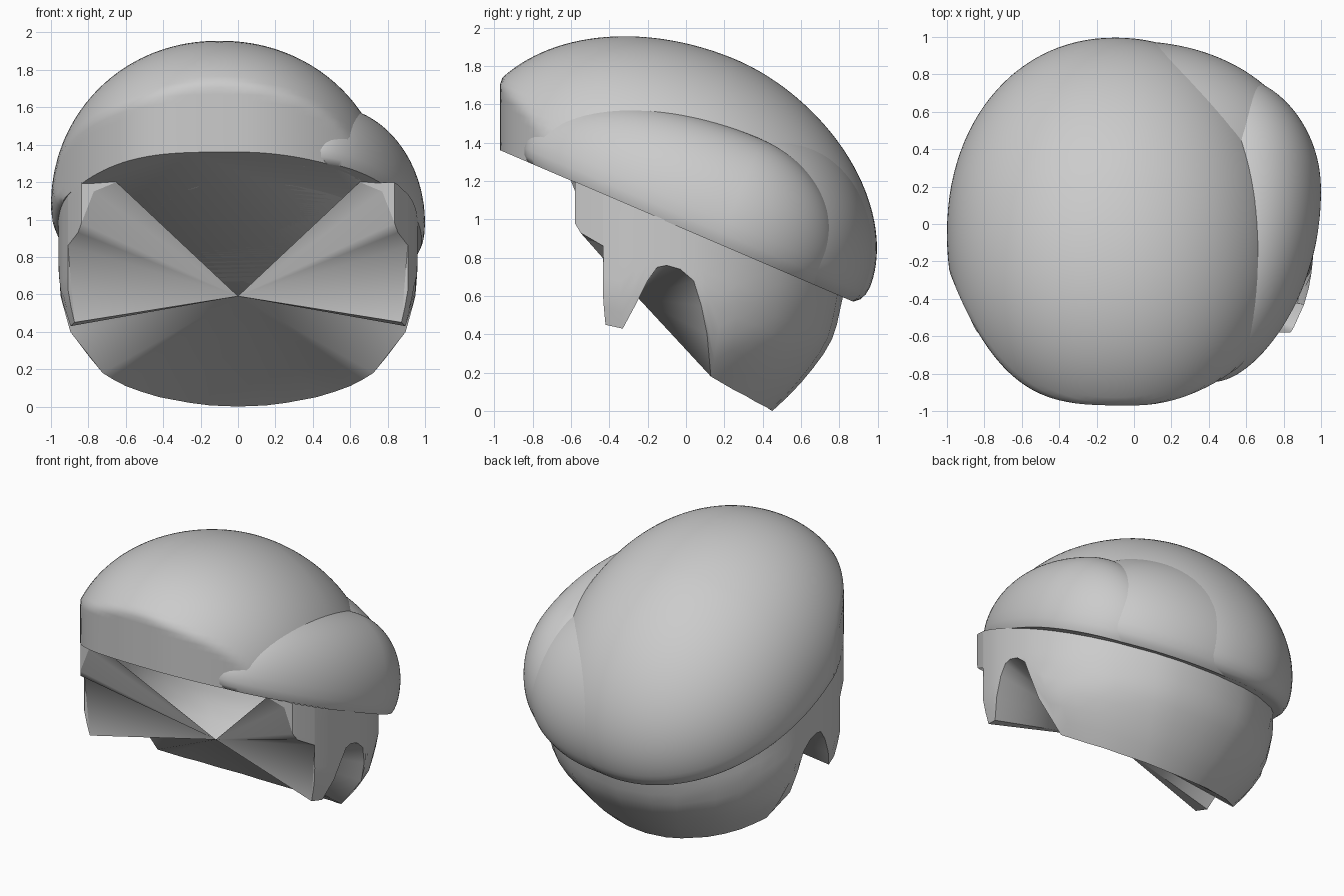
import bpy, math

if "Cube" in bpy.data.objects:
    bpy.data.objects.remove(bpy.data.objects["Cube"])

GREY = bpy.data.materials.new("hair_grey")
GREY.diffuse_color = (0.6, 0.6, 0.6, 1)
GREY.use_nodes = True
GREY.node_tree.nodes["Principled BSDF"].inputs["Base Color"].default_value = GREY.diffuse_color
S, C = 0.394, 0.919          # tilt of the rim plane
RIM_Z = 0.945


def make(name, verts, faces, angle=35):
    me = bpy.data.meshes.new(name)
    me.from_pydata(verts, [], faces)
    me.materials.append(GREY)
    ob = bpy.data.objects.new(name, me)
    bpy.context.collection.objects.link(ob)
    bpy.ops.object.select_all(action='DESELECT')
    bpy.context.view_layer.objects.active = ob
    ob.select_set(True)
    bpy.ops.object.mode_set(mode='EDIT')
    bpy.ops.mesh.select_all(action='SELECT')
    bpy.ops.mesh.remove_doubles(threshold=0.0005)
    bpy.ops.mesh.normals_make_consistent(inside=False)
    bpy.ops.object.mode_set(mode='OBJECT')
    bpy.ops.object.shade_smooth_by_angle(angle=math.radians(angle))
    return ob


def spow(v, p):
    return math.copysign(abs(v) ** p, v)


# Rounded lower lip of each mass: (height above rim plane, scale)
LIP = [(0, .955), (.025, .98), (.06, .995)]


def dome(name, cx, cu, left, right, front, back, height, plan, p_back,
         bend=0.0, front_clip=None, nt=112, nr=36, lip=0.1):
    """Half ellipsoid on the tilted rim plane, each direction with its own radius."""
    verts, faces = [], []
    rows = len(LIP) + nr
    for j in range(rows):
        phi = max(0, j - len(LIP)) / (nr - 1) * math.pi / 2
        for i in range(nt):
            t = 2 * math.pi * i / nt
            c, s = spow(math.cos(t), 2 / plan), spow(math.sin(t), 2 / plan)
            p = 2 + (p_back - 2) * max(0, math.sin(t))
            if j < len(LIP):
                n, k = LIP[j]
            else:
                k = max(0, math.cos(phi)) ** (2 / p)
                n = lip + (height - lip) * math.sin(phi) ** (2 / p)
            x = cx + c * k * (right if c > 0 else left)
            u = cu + s * k * (back if s > 0 else front)
            x -= bend * (u - 0.1) ** 2
            y = C * u + S * n
            if front_clip:                     # flattened, bowed front
                lim = front_clip(x)
                if y < lim:
                    u += (lim - y) / C
            verts.append((x, C * u + S * n, RIM_Z - S * u + C * n))
    for j in range(rows - 1):
        for i in range(nt):
            a, b = j * nt + i, j * nt + (i + 1) % nt
            faces.append((a, b, b + nt, a + nt))
    faces.append(tuple(range(nt)))             # underside
    return make(name, verts, faces, 50)


def bow(x):
    return -0.97 + (0.75 * abs(x) ** 3.6 if x < 0 else 0.65 * x * x)


# Large swept top mass, the smaller mass beyond the parting, and the back that joins them
dome("top_hair", -0.1, -0.1, 0.9, 0.91, 1.15, 1.1, 0.92, 2.1, 1.85, front_clip=bow)
dome("side_hair", 0.6, 0.18, 0.4, 0.4, 1.13, 0.6, 0.59, 2.0, 1.95, bend=0.16)
dome("back_hair", 0.0, 0.3, 0.6, 0.91, 1.0, 0.68, 0.73, 2.0, 1.85)

# Lower band: outline radius shrinks towards the nape
CY, A, B = -0.05, 0.96, 0.87
TAPER = [(0, .575), (.1, .70), (.2, .80), (.3, .885), (.4, .95), (.6, 1), (3, 1)]


def taper(z):
    for (z0, f0), (z1, f1) in zip(TAPER, TAPER[1:]):
        if z <= z1:
            return f0 + (f1 - f0) * (z - z0) / (z1 - z0)


# Lower edge on one side (y, z): temple, sideburn, ear notch, nape
edge = [(-.58, 1.15), (-.58, .98), (-.55, .93), (-.43, .86), (-.42, .45),
        (-.33, .43), (-.26, .56), (-.2, .68), (-.15, .75), (-.1, .76), (-.03, .74),
        (.04, .68), (.08, .55), (.11, .4), (.13, .18), (.19, .145), (.25, .11),
        (.31, .08), (.36, .05), (.42, .02), (.44, .006)]
half = [(.65, -.60, 1.20)]
for y, z in edge:
    f = taper(z)
    v = min(1, abs((y - CY) / (B * f)))
    p = 2.05 if y > CY or z > 1.1 else 2.5
    half.append((A * f * (1 - v ** p) ** (1 / p), y, z))
half.append((0, .45, 0))
path = half + [(-x, y, z) for x, y, z in half[-2::-1]]

ROWS = 8
verts, faces = [], []
for x, y, z in path:
    f0 = taper(z)
    top = RIM_Z - 0.428 * (CY + (y - CY) / f0) + 0.005
    for r in range(ROWS + 1):
        zz = z + (top - z) * r / ROWS
        k = taper(zz) / f0
        verts.append((x * k, CY + (y - CY) * k, zz))
for i in range(len(path) - 1):
    a, b = i * (ROWS + 1), (i + 1) * (ROWS + 1)
    faces += [(a + r, b + r, b + r + 1, a + r + 1) for r in range(ROWS)]
make("lower_hair", verts, faces, 32)

# Inner surface fans from the lower edge to one central point, open at the forehead
hub = len(path)
make("inner_hair", path + [(0, -0.25, 0.59)],
     [(i + 1, i, hub) for i in range(hub - 1)], 60)
